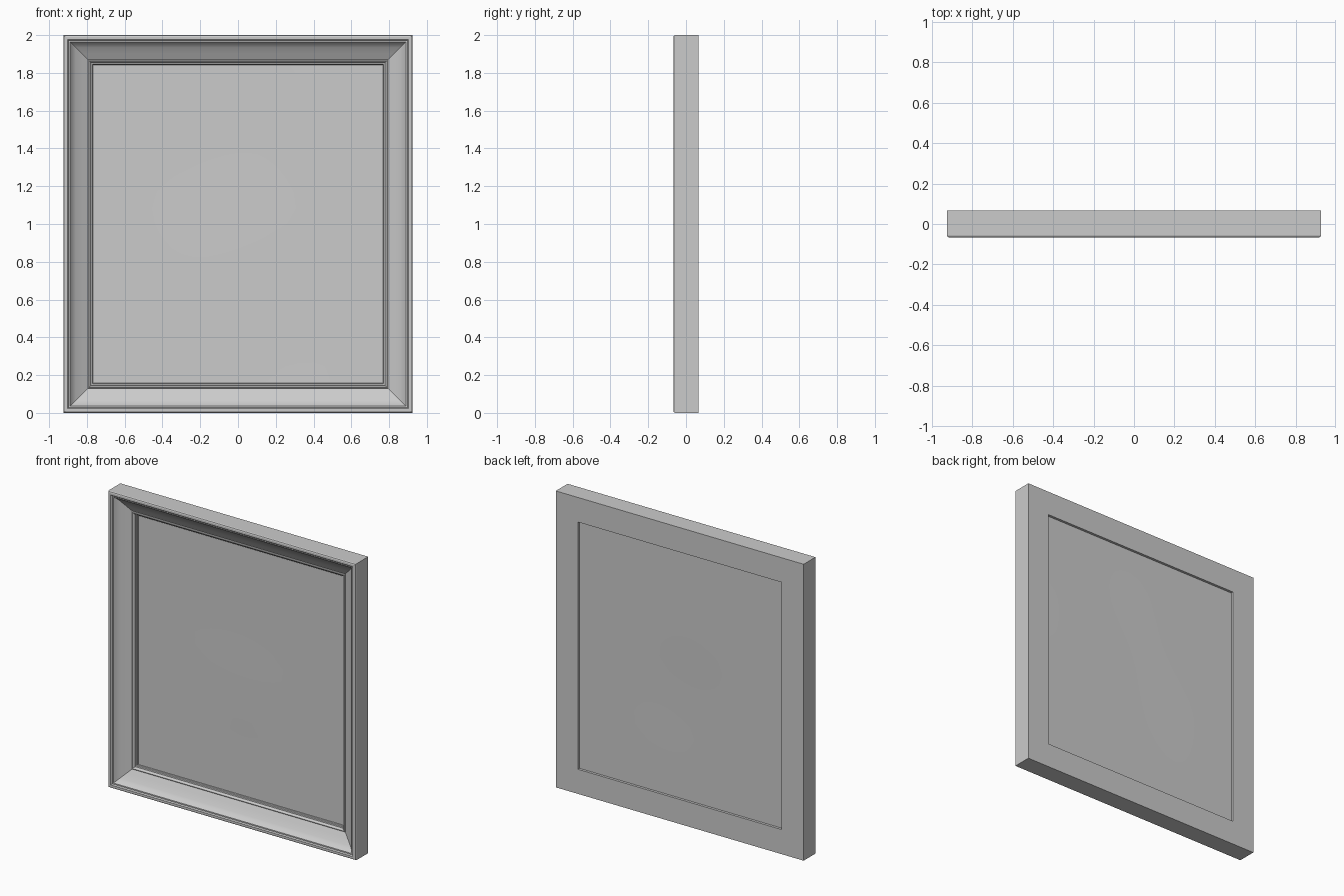
import bpy, bmesh, math

if "Cube" in bpy.data.objects:
    bpy.data.objects.remove(bpy.data.objects["Cube"])

HX, HZ, HY = 0.925, 1.0, 0.067

# Moulding cross-section: (inset from outer edge, y)
PROFILE = [
    (0, HY), (0, -0.058), (0.003, -0.064), (0.009, -HY), (0.022, -HY),
    (0.026, -0.064), (0.028, -0.059), (0.036, -0.059), (0.040, -0.053),
    (0.050, -0.040), (0.065, -0.029), (0.098, -0.010), (0.130, 0.008),
    (0.132, 0.003), (0.136, 0.001), (0.141, 0.003), (0.145, 0.008),
    (0.146, 0.018), (0.154, 0.020), (0.157, 0.024), (0.157, 0.036),
    (0.166, 0.036), (0.166, HY),
]


def finish(bm, name, angle):
    bmesh.ops.recalc_face_normals(bm, faces=bm.faces)
    mesh = bpy.data.meshes.new(name)
    bm.to_mesh(mesh)
    bm.free()
    ob = bpy.data.objects.new(name, mesh)
    bpy.context.collection.objects.link(ob)
    bpy.ops.object.select_all(action='DESELECT')
    ob.select_set(True)
    bpy.context.view_layer.objects.active = ob
    bpy.ops.object.shade_smooth_by_angle(angle=math.radians(angle))
    return ob


# Mitred frame: the profile swept around four corners
bm = bmesh.new()
rings = []
for sx, sz in ((-1, -1), (1, -1), (1, 1), (-1, 1)):
    rings.append([bm.verts.new((sx * (HX - d), y, 1 + sz * (HZ - d))) for d, y in PROFILE])
n = len(PROFILE)
for i in range(4):
    a, b = rings[i], rings[(i + 1) % 4]
    for j in range(n):
        k = (j + 1) % n
        bm.faces.new((a[j], b[j], b[k], a[k]))
finish(bm, "picture_frame", 25)

# Slightly wavy canvas panel, set into the rebate
bm = bmesh.new()
N, w, h = 20, HX - 0.163, HZ - 0.163


def wave(x, z):
    edge = math.cos(x / w * math.pi / 2) * math.cos((z - 1) / h * math.pi / 2)
    return 0.002 * edge * math.sin(3.1 * x + 1.7 * z) * math.cos(4 * z - 2 * x)


layers = []
for y in (0.034, 0.050):
    grid = []
    for i in range(N + 1):
        x = -w + 2 * w * i / N
        col = []
        for j in range(N + 1):
            z = 1 - h + 2 * h * j / N
            col.append(bm.verts.new((x, y + wave(x, z), z)))
        grid.append(col)
    for i in range(N):
        for j in range(N):
            bm.faces.new((grid[i][j], grid[i + 1][j], grid[i + 1][j + 1], grid[i][j + 1]))
    layers.append(grid)
bmesh.ops.bridge_loops(bm, edges=[e for e in bm.edges if e.is_boundary])
finish(bm, "canvas_panel", 30)
